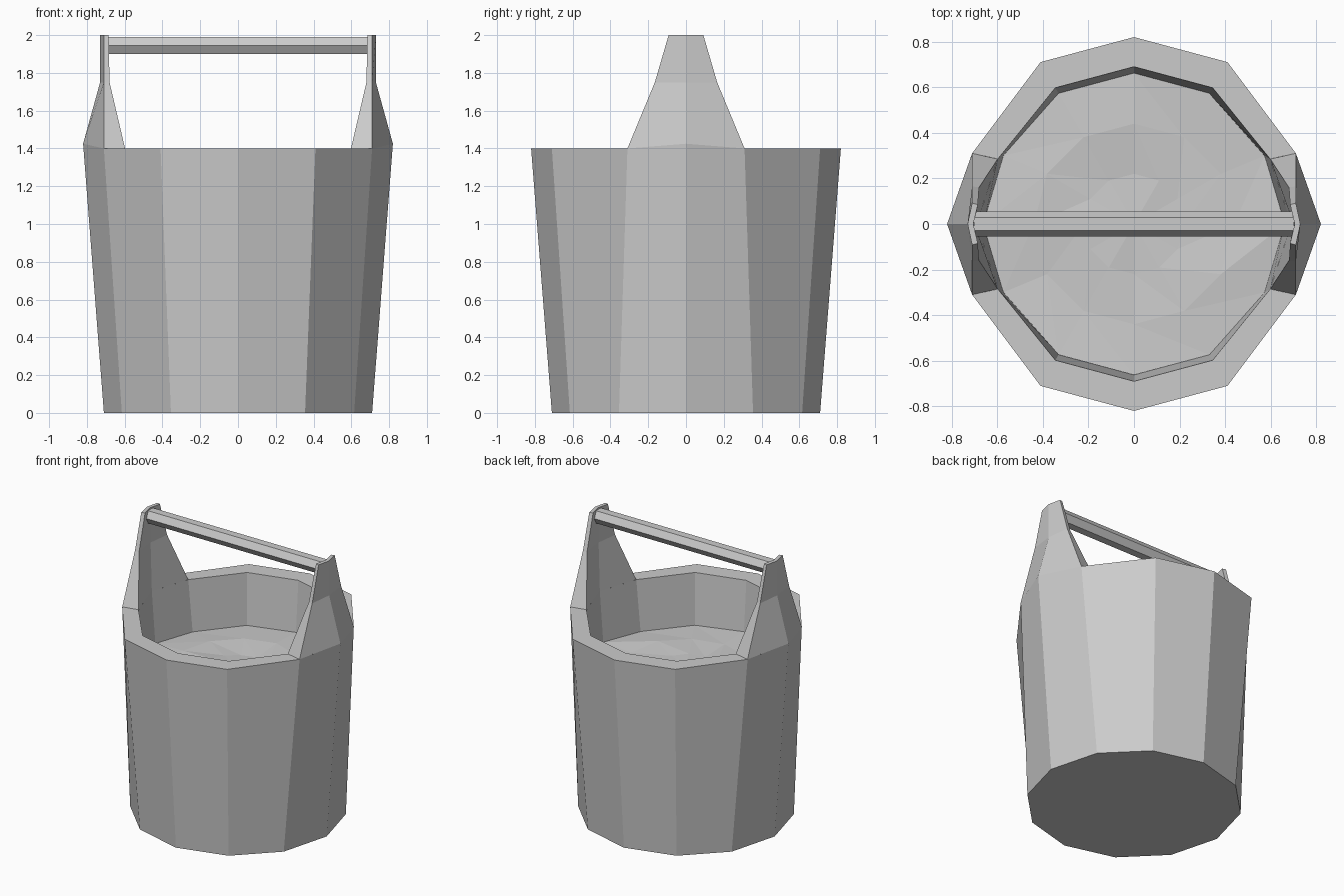
import bpy, math, random

if "Cube" in bpy.data.objects:
    bpy.data.objects.remove(bpy.data.objects["Cube"])

random.seed(4)
N = 12


def make(name, verts, faces):
    me = bpy.data.meshes.new(name)
    me.from_pydata(verts, [], faces)
    me.update()
    ob = bpy.data.objects.new(name, me)
    bpy.context.collection.objects.link(ob)
    return ob


def loft(name, rings, cap_start=False, cap_end=False, skip=()):
    """Bridge closed rings of equal length; skip holds (ring, side) gaps."""
    n = len(rings[0])
    verts = [p for ring in rings for p in ring]
    faces = [(r * n + i, r * n + (i + 1) % n, (r + 1) * n + (i + 1) % n, (r + 1) * n + i)
             for r in range(len(rings) - 1) for i in range(n) if (r, i) not in skip]
    if cap_start:
        faces.append(tuple(reversed(range(n))))
    if cap_end:
        faces.append(tuple(range((len(rings) - 1) * n, len(rings) * n)))
    return make(name, verts, faces)


def stave_ring(r, z, ear_y=None, mid_z=None):
    """Twelve-sided ring; the corners beside each ear can be pulled together."""
    ring = []
    for i in range(N):
        a = math.tau * i / N
        x, y, h = r * math.cos(a), r * math.sin(a), z
        if ear_y and i % 6 in (1, 5):
            y = math.copysign(ear_y, y)
        if mid_z and i % 6 == 0:
            h = mid_z
        ring.append((x, y, h))
    return ring


# Bucket: tapered wall, rim and inside wall; the rim is open under the ears
loft("bucket", [
    stave_ring(0.71, 0),
    stave_ring(0.82, 1.40, 0.31, 1.425),
    stave_ring(0.69, 1.40, 0.285),
    stave_ring(0.66, 1.00, 0.30),
], cap_start=True, skip={(1, i) for i in (0, 5, 6, 11)})

# Water: slightly uneven surface
water_z = 1.03
verts = [(0, 0, water_z)]
for r in (0.22, 0.44, 0.662):
    for x, y, z in stave_ring(r, water_z, 0.30 if r > 0.6 else None):
        verts.append((x, y, z + random.uniform(-0.012, 0.012)))
faces = [(0, 1 + i, 1 + (i + 1) % N) for i in range(N)]
for k in range(2):
    a, b = 1 + k * N, 1 + (k + 1) * N
    for i in range(N):
        j = (i + 1) % N
        faces += [(a + i, b + i, b + j), (a + i, b + j, a + j)]
make("water", verts, faces)

# Ears: z, middle z, outer mid x, outer edge x / y, inner mid x, inner edge x / y
levels = [
    (1.40, 1.425, 0.82, 0.71, 0.31, 0.69, 0.598, 0.285),
    (1.75, 1.75, 0.73, 0.71, 0.165, 0.70, 0.68, 0.16),
    (2.00, 2.00, 0.73, 0.71, 0.092, 0.705, 0.685, 0.085),
]
for name, s in (("right_ear", 1), ("left_ear", -1)):
    rings = []
    for z, mz, om, ox, oy, im, ix, iy in levels:
        pts = [(ox, -oy, z), (om, 0, mz), (ox, oy, z), (ix, iy, z), (im, 0, z), (ix, -iy, z)]
        rings.append([(s * x, s * y, h) for x, y, h in pts])
    loft(name, rings, cap_end=True)

# Handle: hexagonal bar between the ears
hexagon = [(0.055 * math.cos(math.tau * i / 6), 1.945 + 0.052 * math.sin(math.tau * i / 6))
           for i in range(6)]
loft("handle_bar", [[(x, y, z) for y, z in hexagon] for x in (-0.702, 0.702)],
     cap_start=True, cap_end=True)
